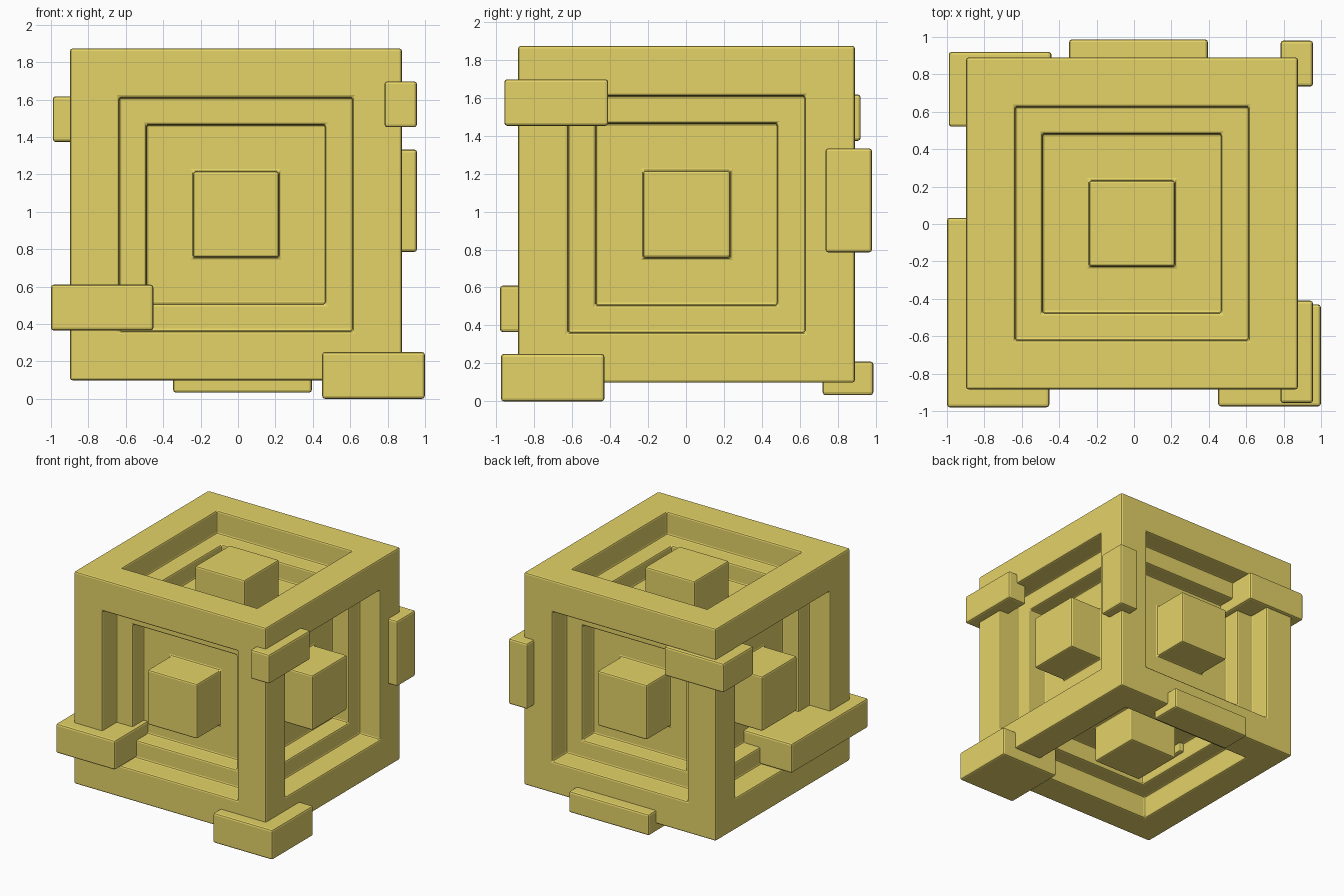
import bpy, bmesh
from mathutils import Vector

if "Cube" in bpy.data.objects:
    bpy.data.objects.remove(bpy.data.objects["Cube"])

mat = bpy.data.materials.new("ochre")
mat.diffuse_color = (0.78, 0.65, 0.14, 1)
mat.use_nodes = True
mat.node_tree.nodes["Principled BSDF"].inputs["Base Color"].default_value = mat.diffuse_color


def finish(name, bm, bevel):
    """Turn a bmesh into an object with softly bevelled edges."""
    bmesh.ops.recalc_face_normals(bm, faces=bm.faces)
    mesh = bpy.data.meshes.new(name)
    bm.to_mesh(mesh)
    bm.free()
    mesh.materials.append(mat)
    ob = bpy.data.objects.new(name, mesh)
    bpy.context.collection.objects.link(ob)
    mod = ob.modifiers.new("bevel", 'BEVEL')
    mod.width = bevel
    mod.segments = 2
    mod.limit_method = 'ANGLE'
    return ob


def box(lo, hi):
    lo, hi = Vector(lo), Vector(hi)
    bm = bmesh.new()
    bmesh.ops.create_cube(bm, size=1)
    for v in bm.verts:
        v.co = (lo + hi) / 2 + v.co * (hi - lo)
    return bm


# Cube body: each side is a stepped square recess with a block rising in the middle
bm = box((-0.898, -0.884, 0.099), (0.876, 0.890, 1.873))
sides = list(bm.faces)
axes = [f.normal.copy() for f in sides]
for inset, push in ((0.263, -0.19), (0.145, -0.15), (0.25, 0.31)):
    for i, n in enumerate(axes):
        bmesh.ops.inset_individual(bm, faces=[sides[i]], thickness=inset,
                                   use_even_offset=True)
        sides[i] = bmesh.ops.extrude_discrete_faces(bm, faces=[sides[i]])["faces"][0]
        bmesh.ops.translate(bm, verts=sides[i].verts, vec=n * push)
finish("cube_body", bm, 0.013)

# Blocks clamped over the cube's edges
blocks = {
    "front_left_block": ((-1.0, -0.98, 0.365), (-0.453, 0.033, 0.61)),
    "bottom_corner_block": ((0.45, -0.975, 0.0), (0.999, -0.43, 0.25)),
    "front_right_block": ((0.783, -0.957, 1.452), (0.957, -0.41, 1.697)),
    "back_right_block": ((0.783, 0.735, 0.785), (0.957, 0.980, 1.333)),
    "back_left_block": ((-0.99, 0.52, 1.373), (-0.441, 0.92, 1.617)),
    "bottom_back_block": ((-0.347, 0.72, 0.033), (0.395, 0.987, 0.21)),
}
for name, (lo, hi) in blocks.items():
    finish(name, box(lo, hi), 0.015)
